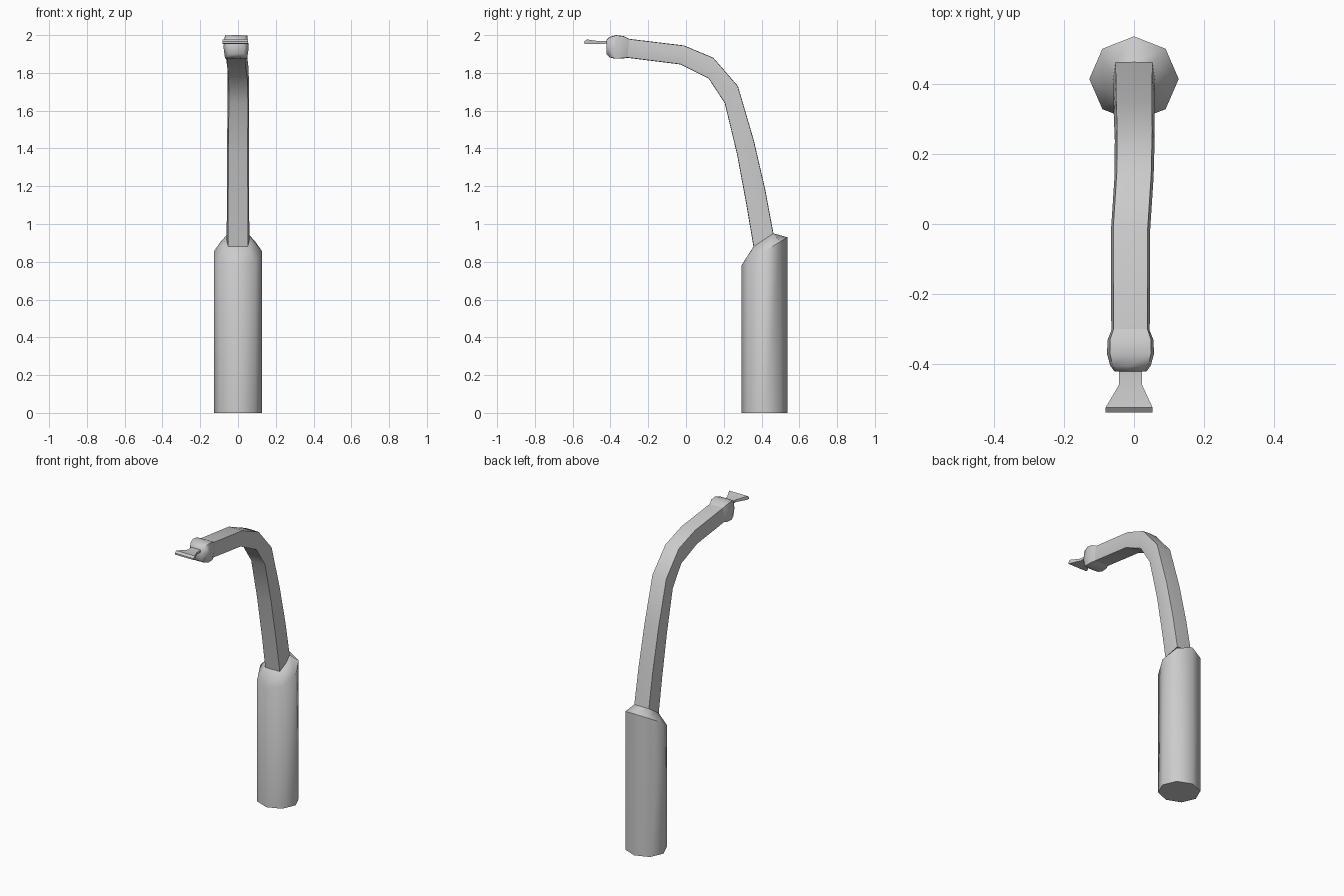
import bpy, bmesh, math

if "Cube" in bpy.data.objects:
    bpy.data.objects.remove(bpy.data.objects["Cube"], do_unlink=True)

grey = bpy.data.materials.new("plain grey")
grey.use_nodes = True
grey.diffuse_color = (0.6, 0.6, 0.6, 1)
grey.node_tree.nodes["Principled BSDF"].inputs["Base Color"].default_value = (0.6, 0.6, 0.6, 1)

ROUND = [(math.sin(i * math.pi / 4), math.cos(i * math.pi / 4)) for i in range(8)]
# Boxy section: flat inner and outer sides, slightly bulged flanks
BOXY = [(0, 1), (0.88, 0.97), (1, 0), (0.88, -0.97), (0, -1), (-0.88, -0.97), (-1, 0), (-0.88, 0.97)]


def loft(name, sections, angle):
    """Skin rings given as (shape, inner yz, outer yz, centre x, half width)."""
    bm = bmesh.new()
    rings = []
    for shape, inner, outer, cx, w in sections:
        ring = []
        for u, t in shape:
            k = (1 - t) / 2
            y = inner[0] + (outer[0] - inner[0]) * k
            z = inner[1] + (outer[1] - inner[1]) * k
            ring.append(bm.verts.new((cx + u * w, y, z)))
        rings.append(ring)
    for a, b in zip(rings, rings[1:]):
        for i in range(len(a)):
            j = (i + 1) % len(a)
            bm.faces.new((a[i], a[j], b[j], b[i]))
    bm.faces.new(rings[0])
    bm.faces.new(rings[-1])
    bmesh.ops.recalc_face_normals(bm, faces=bm.faces)
    mesh = bpy.data.meshes.new(name)
    bm.to_mesh(mesh)
    bm.free()
    obj = bpy.data.objects.new(name, mesh)
    bpy.context.collection.objects.link(obj)
    mesh.materials.append(grey)
    bpy.ops.object.select_all(action="DESELECT")
    obj.select_set(True)
    bpy.context.view_layer.objects.active = obj
    bpy.ops.object.shade_smooth_by_angle(angle=math.radians(angle))


# Handle with slanted top, closing onto the neck
loft("handle", [
    (ROUND, (0.293, 0), (0.537, 0), 0, 0.128),
    (ROUND, (0.293, 0.78), (0.537, 0.93), 0, 0.128),
    (BOXY, (0.357, 0.88), (0.463, 0.95), 0, 0.06),
], 50)

# Curved neck
loft("neck", [
    (BOXY, (0.357, 0.88), (0.463, 0.95), 0, 0.06),
    (BOXY, (0.32, 1.10), (0.42, 1.18), 0, 0.059),
    (BOXY, (0.27, 1.37), (0.36, 1.44), 0, 0.058),
    (BOXY, (0.205, 1.64), (0.275, 1.73), 0.002, 0.057),
    (BOXY, (0.12, 1.77), (0.145, 1.88), 0, 0.056),
    (BOXY, (-0.03, 1.845), (-0.01, 1.945), -0.01, 0.056),
    (BOXY, (-0.31, 1.88), (-0.30, 1.98), -0.01, 0.055),
], 60)

# Bulbous end of the neck
loft("end_bulb", [
    (BOXY, (-0.31, 1.88), (-0.30, 1.98), -0.01, 0.055),
    (BOXY, (-0.335, 1.876), (-0.33, 1.995), -0.01, 0.066),
    (BOXY, (-0.375, 1.875), (-0.37, 2.0), -0.01, 0.067),
    (BOXY, (-0.405, 1.882), (-0.405, 1.99), -0.01, 0.058),
    (BOXY, (-0.422, 1.90), (-0.422, 1.973), -0.01, 0.046),
], 60)

# Thin flared blade
FLAT = [(1, 1), (1, -1), (-1, -1), (-1, 1)]
loft("flared_tip", [
    (FLAT, (-0.41, 1.955), (-0.41, 1.97), -0.01, 0.033),
    (FLAT, (-0.46, 1.953), (-0.46, 1.968), -0.01, 0.033),
    (FLAT, (-0.525, 1.953), (-0.525, 1.977), -0.014, 0.067),
    (FLAT, (-0.539, 1.956), (-0.539, 1.966), -0.014, 0.067),
], 30)
